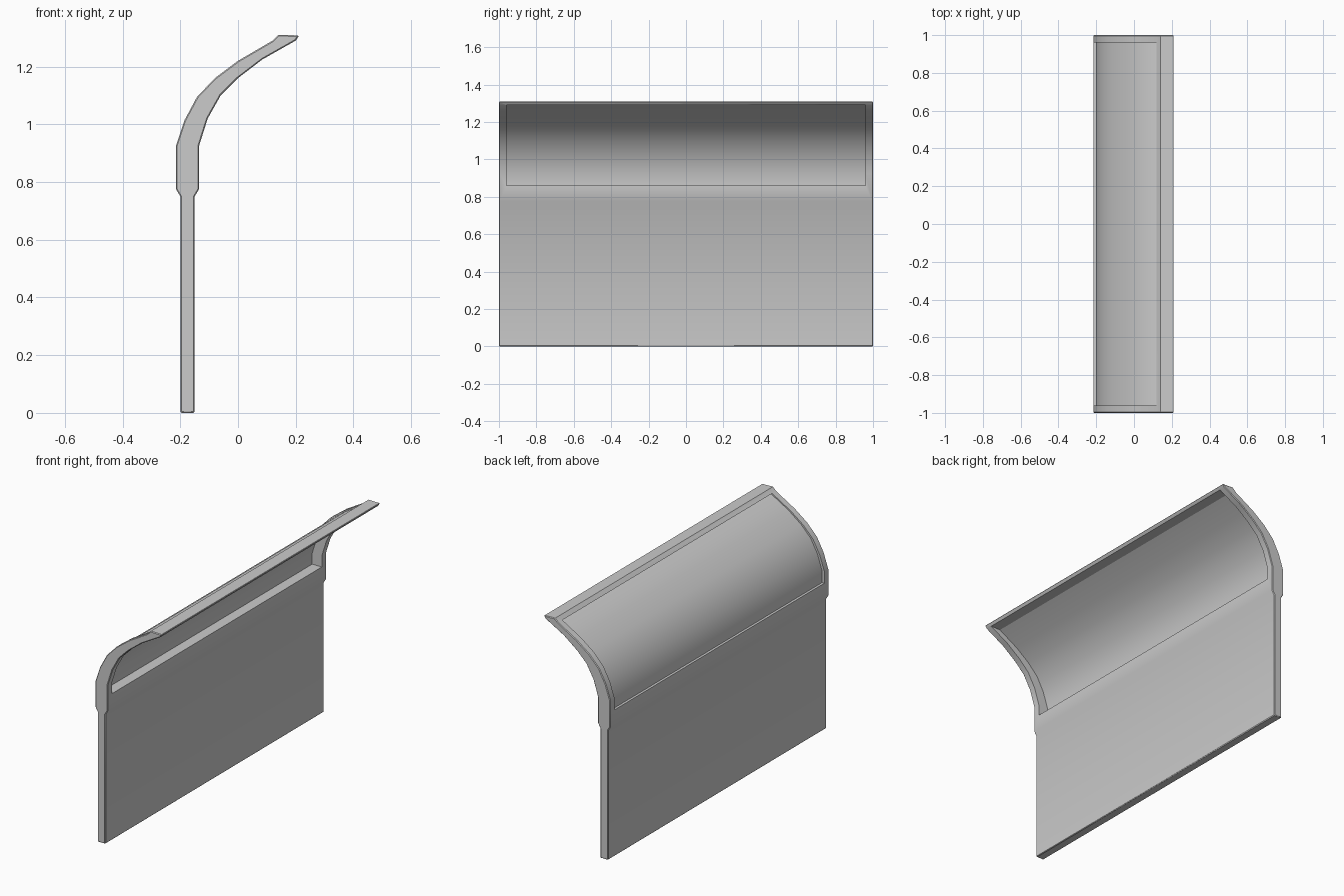
import bpy, bmesh, math
from mathutils import Vector

if "Cube" in bpy.data.objects:
    bpy.data.objects.remove(bpy.data.objects["Cube"])

# Side profile (x, z): outer convex edge going up, inner concave edge going up
OUTER = [(-0.215, 0.925), (-0.185, 1.015), (-0.142, 1.095), (-0.08, 1.16),
         (0.0, 1.22), (0.12, 1.29)]
INNER = [(-0.135, 0.925), (-0.105, 1.02), (-0.06, 1.10), (0.0, 1.16),
         (0.085, 1.225), (0.20, 1.29)]
LEFT = [(-0.20, 0.0), (-0.20, 0.75), (-0.215, 0.775)] + OUTER + [(0.14, 1.31)]
RIGHT = [(-0.15, 0.0), (-0.15, 0.75), (-0.135, 0.775)] + INNER + [(0.212, 1.308)]


def make_object(name, bm):
    bmesh.ops.recalc_face_normals(bm, faces=bm.faces)
    mesh = bpy.data.meshes.new(name)
    bm.to_mesh(mesh)
    bm.free()
    obj = bpy.data.objects.new(name, mesh)
    bpy.context.collection.objects.link(obj)
    return obj


def extrude_strip(name, left, right, half):
    """Solid between two matching edge lines, extruded along y."""
    bm = bmesh.new()
    rows = [[(bm.verts.new((a[0], y, a[1])), bm.verts.new((b[0], y, b[1])))
             for a, b in zip(left, right)] for y in (-half, half)]
    near, far = rows
    for row in rows:
        bm.faces.new([p[0] for p in row] + [p[1] for p in reversed(row)])
    for i in range(len(left) - 1):
        for s in (0, 1):
            bm.faces.new((near[i][s], near[i + 1][s], far[i + 1][s], far[i][s]))
    for i in (0, -1):
        bm.faces.new((near[i][0], near[i][1], far[i][1], far[i][0]))
    return make_object(name, bm)


def finish(obj, angle):
    bpy.ops.object.select_all(action='DESELECT')
    obj.select_set(True)
    bpy.context.view_layer.objects.active = obj
    for m in list(obj.modifiers):
        bpy.ops.object.modifier_apply(modifier=m.name)
    bpy.ops.object.shade_smooth_by_angle(angle=math.radians(angle))


# Barrier body with softened corners
body = extrude_strip("barrier_body", LEFT, RIGHT, 1.0)
bevel = body.modifiers.new("edge_bevel", 'BEVEL')
bevel.width = 0.004
bevel.segments = 1
bevel.limit_method = 'ANGLE'
bevel.angle_limit = math.radians(60)

# Window opening cut through the curved top
bm = bmesh.new()
bmesh.ops.create_cube(bm, size=1)
bmesh.ops.scale(bm, vec=(2.0, 1.92, 0.43), verts=bm.verts)
bmesh.ops.translate(bm, vec=(0, 0, 1.075), verts=bm.verts)
cutter = make_object("window_cutter", bm)
cutter.hide_render = True
cut = body.modifiers.new("window_cut", 'BOOLEAN')
cut.object = cutter
cut.operation = 'DIFFERENCE'
cut.solver = 'EXACT'
finish(body, 40)
bpy.data.objects.remove(cutter)

# Thin curved pane set just behind the outer face
def inset(t):
    pairs = [((-0.215, 0.86), (-0.135, 0.86))] + list(zip(OUTER, INNER))
    return [tuple(Vector(a).lerp(Vector(b), t)) for a, b in pairs]


pane = extrude_strip("curved_pane", inset(0.18), inset(0.23), 0.96)
finish(pane, 40)
